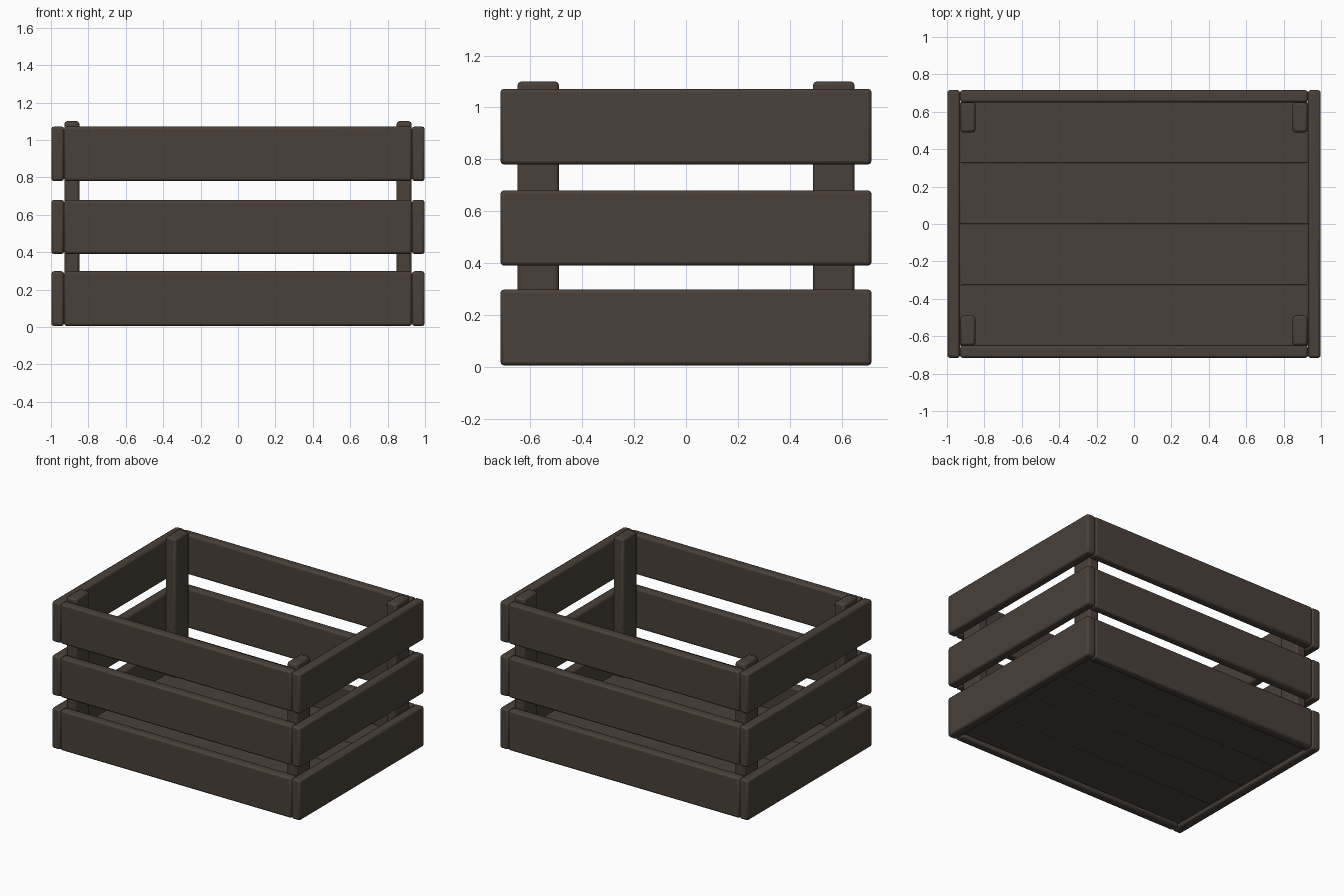
import bpy

if "Cube" in bpy.data.objects:
    bpy.data.objects.remove(bpy.data.objects["Cube"])

wood = bpy.data.materials.new("dark brown wood")
wood.diffuse_color = (0.068, 0.051, 0.041, 1)
wood.use_nodes = True
wood.node_tree.nodes["Principled BSDF"].inputs["Base Color"].default_value = wood.diffuse_color


def board(name, x, y, z, bevel=0.014):
    """Rounded board spanning the (min, max) ranges given per axis."""
    centre = [(a + b) / 2 for a, b in (x, y, z)]
    bpy.ops.mesh.primitive_cube_add(size=1, location=centre)
    ob = bpy.context.object
    ob.name = name
    ob.scale = [b - a for a, b in (x, y, z)]
    bpy.ops.object.transform_apply(location=False, rotation=False, scale=True)
    ob.data.materials.append(wood)
    mod = ob.modifiers.new("rounded edges", 'BEVEL')
    mod.width = bevel
    mod.segments = 2
    bpy.ops.object.shade_smooth_by_angle()
    return ob


def span(s, a, b):
    """Range a..b on the side of the axis given by sign s."""
    return (a, b) if s > 0 else (-b, -a)


rows = [("lower", 0.005, 0.298), ("middle", 0.39, 0.68), ("upper", 0.78, 1.072)]

# Wall slats: front/back slats fit between the end slats
for row, z0, z1 in rows:
    for s, side in ((-1, "front"), (1, "back")):
        board(f"{side}_{row}_slat", (-0.93, 0.93), span(s, 0.65, 0.716), (z0, z1))
    for s, side in ((-1, "left"), (1, "right")):
        board(f"{side}_{row}_slat", span(s, 0.93, 0.998), (-0.716, 0.716), (z0, z1))

# Corner posts, standing slightly proud of the slats
for sx in (-1, 1):
    for sy in (-1, 1):
        board("corner_post", span(sx, 0.848, 0.928), span(sy, 0.49, 0.65), (0.05, 1.10))

# Floor planks
for i in range(4):
    y0 = -0.652 + i * 0.326
    board("floor_plank", (-0.932, 0.932), (y0, y0 + 0.326), (0.03, 0.095), 0.006)
